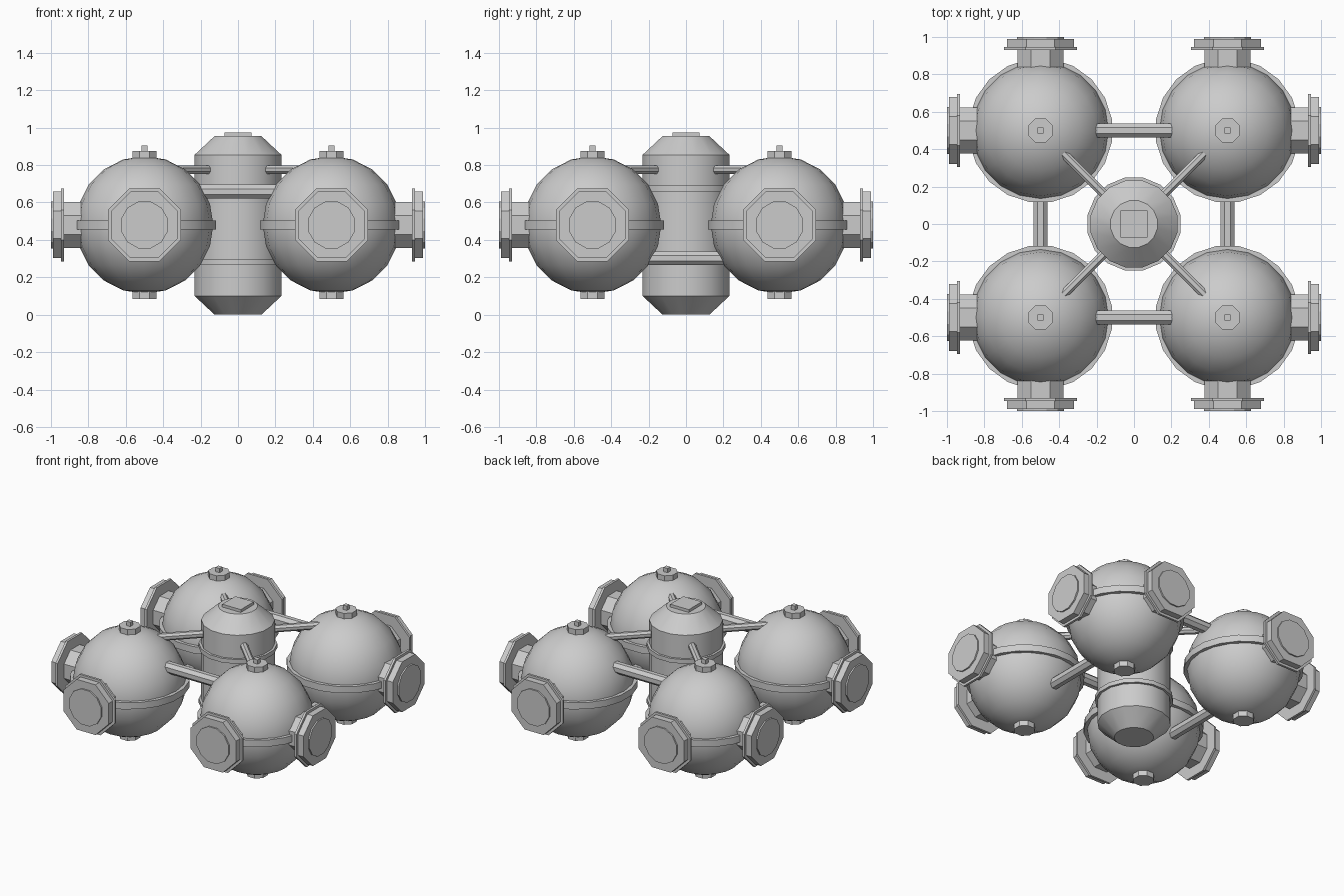
import bpy, bmesh, math
from mathutils import Matrix, Vector

old = bpy.data.objects.get("Cube")
if old:
    bpy.data.objects.remove(old, do_unlink=True)

grey = bpy.data.materials.new("light_grey")
grey.use_nodes = True
COLOR = (0.6, 0.6, 0.6, 1)
grey.diffuse_color = COLOR
grey.node_tree.nodes["Principled BSDF"].inputs["Base Color"].default_value = COLOR


def finish(name, bm, smooth=False):
    bmesh.ops.recalc_face_normals(bm, faces=bm.faces)
    mesh = bpy.data.meshes.new(name)
    bm.to_mesh(mesh)
    bm.free()
    mesh.materials.append(grey)
    obj = bpy.data.objects.new(name, mesh)
    bpy.context.collection.objects.link(obj)
    if smooth:
        bpy.ops.object.select_all(action='DESELECT')
        obj.select_set(True)
        bpy.context.view_layer.objects.active = obj
        bpy.ops.object.shade_smooth_by_angle(angle=math.radians(30))
    return obj


def lathe(name, profile, sides, origin=(0, 0, 0), axis=(0, 0, 1), smooth=False):
    """Closed solid from (apothem, height) pairs, with flats facing the axes."""
    bm = bmesh.new()
    rot = Vector((0, 0, 1)).rotation_difference(Vector(axis)).to_matrix()
    grow = 1 / math.cos(math.pi / sides)
    rings = []
    for r, h in profile:
        ring = []
        for i in range(sides):
            a = math.tau * (i + 0.5) / sides
            p = Vector((r * grow * math.cos(a), r * grow * math.sin(a), h))
            ring.append(bm.verts.new(rot @ p + Vector(origin)))
        rings.append(ring)
    for low, high in zip(rings, rings[1:]):
        for i in range(sides):
            j = (i + 1) % sides
            bm.faces.new((low[i], low[j], high[j], high[i]))
    bm.faces.new(rings[0])
    bm.faces.new(rings[-1])
    return finish(name, bm, smooth)


def rod(name, start, end, radius):
    start, end = Vector(start), Vector(end)
    d = end - start
    return lathe(name, [(radius, 0), (radius, d.length)], 8, start, d.normalized())


MID = 0.48

# Central core with tapered ends, raised bands and a square cap
lathe("core", [(0.125, 0), (0.232, 0.1), (0.232, 0.855), (0.125, 0.955)], 16, smooth=True)
for z in (0.28, 0.675):
    lathe("core_band", [(0.248, z - 0.015), (0.248, z + 0.015)], 16, smooth=True)
lathe("core_cap", [(0.073, 0.95), (0.073, 0.975)], 4)

# Outer hatch: neck, wide flange, thick rim and a door disc
HATCH = [(0.123, 0.3), (0.123, 0.43), (0.195, 0.43), (0.195, 0.446),
         (0.178, 0.446), (0.178, 0.49)]

for sx in (-1, 1):
    for sy in (-1, 1):
        c = (0.5 * sx, 0.5 * sy, MID)
        # Pod sphere
        bm = bmesh.new()
        bmesh.ops.create_uvsphere(bm, u_segments=20, v_segments=10, radius=0.368,
                                  matrix=Matrix.Translation(c))
        finish("pod", bm, True)
        lathe("pod_band", [(0.382, -0.024), (0.382, 0.024)], 20, c, smooth=True)
        # Top and bottom fittings
        lathe("pod_top_cap", [(0.065, 0.33), (0.065, 0.395)], 8, c)
        lathe("pod_top_pin", [(0.016, 0.39), (0.016, 0.425)], 4, c)
        lathe("pod_bottom_cap", [(0.065, -0.395), (0.065, -0.33)], 8, c)
        # Two outward hatches
        for axis in ((sx, 0, 0), (0, sy, 0)):
            lathe("hatch", HATCH, 8, c, axis)
            lathe("hatch_door", [(0.125, 0.48), (0.125, 0.5)], 12, c, axis)
        # Diagonal brace to the core
        rod("core_brace", (0.1 * sx, 0.1 * sy, 0.775), (0.42 * sx, 0.42 * sy, 0.775), 0.024)

# Rods joining neighbouring pods
for s in (-1, 1):
    rod("upper_link", (-0.35, 0.5 * s, 0.658), (0.35, 0.5 * s, 0.658), 0.037)
    rod("lower_link", (0.5 * s, -0.35, 0.302), (0.5 * s, 0.35, 0.302), 0.037)
